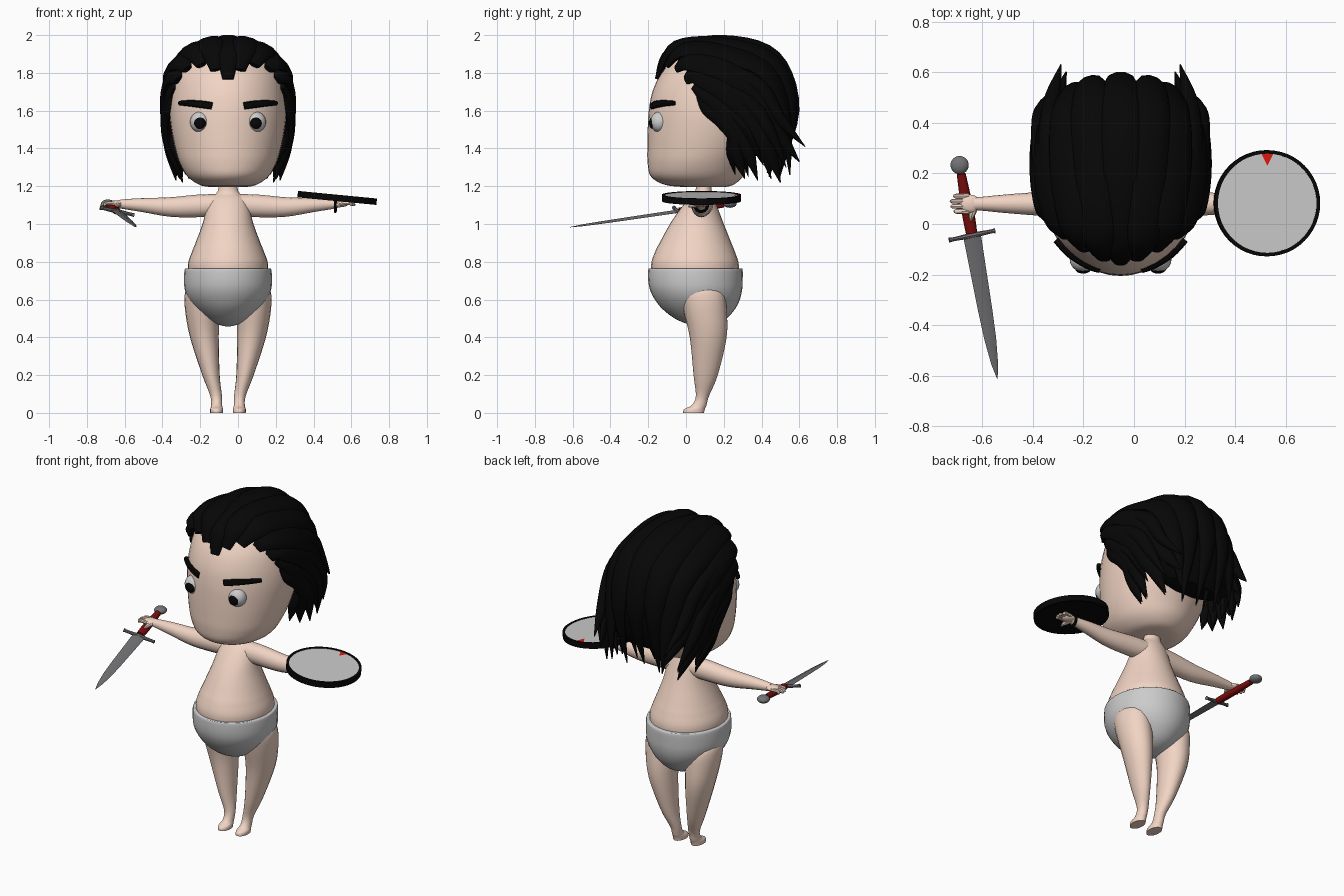
import bpy, bmesh, math
from mathutils import Vector, Matrix

if "Cube" in bpy.data.objects:
    bpy.data.objects.remove(bpy.data.objects["Cube"])

CX = -0.053  # centre line of the figure


def material(name, r, g, b):
    m = bpy.data.materials.new(name)
    m.diffuse_color = (r, g, b, 1)
    m.use_nodes = True
    m.node_tree.nodes["Principled BSDF"].inputs["Base Color"].default_value = m.diffuse_color
    return m


SKIN = material("skin", 0.88, 0.66, 0.55)
BLACK = material("black", 0.002, 0.002, 0.002)
STEEL = material("steel", 0.17, 0.17, 0.18)
GRIP = material("dark_red", 0.2, 0.004, 0.004)
RED = material("red", 0.75, 0.01, 0.005)


def finish(name, bm, mat=None, matrix=None):
    bmesh.ops.recalc_face_normals(bm, faces=bm.faces)
    me = bpy.data.meshes.new(name)
    bm.to_mesh(me)
    bm.free()
    ob = bpy.data.objects.new(name, me)
    bpy.context.collection.objects.link(ob)
    if mat:
        me.materials.append(mat)
    if matrix:
        ob.matrix_world = matrix
    return ob


def smooth(rows, steps=4):
    """Catmull-Rom resampling of rows of numbers."""
    out, n = [], len(rows)
    for i in range(n - 1):
        a, b, c, d = (rows[min(max(i + k, 0), n - 1)] for k in (-1, 0, 1, 2))
        for s in range(steps):
            t = s / steps
            out.append([0.5 * (2 * q + (r - p) * t + (2 * p - 5 * q + 4 * r - w) * t * t
                               + (3 * q - p - 3 * r + w) * t ** 3)
                        for p, q, r, w in zip(a, b, c, d)])
    return out + [list(rows[-1])]


def skin_rings(name, rings, mat, matrix=None):
    bm = bmesh.new()
    vs = [[bm.verts.new(p) for p in ring] for ring in rings]
    n = len(vs[0])
    for a, b in zip(vs, vs[1:]):
        for i in range(n):
            bm.faces.new((a[i], a[(i + 1) % n], b[(i + 1) % n], b[i]))
    bm.faces.new(vs[0])
    bm.faces.new(vs[-1])
    return finish(name, bm, mat, matrix)


def loft(name, rows, mat=None, power=2.0, n=32, steps=4):
    """Horizontal sections: z, half width, front y, back y, x."""
    rings = []
    for z, w, y0, y1, x in smooth(rows, steps):
        ring = []
        for i in range(n):
            a = 2 * math.pi * i / n
            c, s = math.cos(a), math.sin(a)
            e = 2 / power
            ring.append((x + w * math.copysign(abs(c) ** e, c),
                         (y0 + y1) / 2 + (y1 - y0) / 2 * math.copysign(abs(s) ** e, s), z))
        rings.append(ring)
    return skin_rings(name, rings, mat)


def tube(name, rows, mat=None, up=Vector((0, 0, 1)), around=None, n=12, steps=4, matrix=None):
    """Sweep of x, y, z, half width, half thickness; thickness follows up or points away from around."""
    rows = smooth(rows, steps) if steps else rows
    pts = [Vector(r[:3]) for r in rows]
    rings = []
    for i, p in enumerate(pts):
        t = (pts[min(i + 1, len(pts) - 1)] - pts[max(i - 1, 0)]).normalized()
        h = p - around if around else up
        side = t.cross(h).normalized()
        nor = side.cross(t)
        w, d = rows[i][3:5]
        rings.append([p + side * w * math.cos(2 * math.pi * k / n) + nor * d * math.sin(2 * math.pi * k / n)
                      for k in range(n)])
    return skin_rings(name, rings, mat, matrix)


def ball(name, loc, size, mat=None):
    bm = bmesh.new()
    bmesh.ops.create_uvsphere(bm, u_segments=24, v_segments=14, radius=1)
    return finish(name, bm, mat, Matrix.LocRotScale(Vector(loc), None, Vector(size)))


def disc(name, radius, depth, mat, matrix):
    bm = bmesh.new()
    bmesh.ops.create_cone(bm, cap_ends=True, segments=48, radius1=radius, radius2=radius, depth=depth)
    return finish(name, bm, mat, matrix)


def centred(rows):
    return [(*r, CX) for r in rows]


# Head, torso with neck, and briefs
loft("head", centred([(1.195, .09, 0, .2), (1.207, .15, -.11, .25), (1.25, .213, -.185, .3), (1.32, .255, -.203, .34),
                      (1.4, .28, -.205, .39), (1.5, .3, -.203, .44), (1.6, .31, -.197, .48), (1.7, .305, -.178, .5),
                      (1.8, .285, -.13, .48), (1.9, .23, -.04, .42), (1.95, .12, .06, .3)]), SKIN, 2.0, 40)
loft("torso", centred([(.68, .2, -.17, .27), (.78, .213, -.185, .28), (.85, .192, -.165, .26), (.9, .172, -.14, .24),
                       (1, .135, -.085, .2), (1.08, .115, -.03, .17), (1.135, .095, .015, .15), (1.172, .055, .05, .137),
                       (1.25, .045, .05, .13)]), SKIN)
loft("briefs", centred([(.765, .222, -.193, .292), (.757, .23, -.2, .3), (.7, .233, -.2, .3), (.65, .228, -.19, .297),
                        (.6, .208, -.165, .285), (.55, .17, -.125, .26), (.5, .115, -.06, .215), (.47, .06, .01, .16),
                        (.458, .012, .07, .1)]))

CORE = Vector((CX, .18, 1.55))
# Swept-back locks: offset from centre line, y, z from hairline to tip
LOCKS = [
    [(0, -.15, 1.765), (0, -.075, 1.915), (0, .2, 1.968), (0, .47, 1.885), (0, .57, 1.6), (0, .48, 1.25)],
    [(.065, -.135, 1.815), (.09, -.05, 1.94), (.11, .2, 1.95), (.12, .46, 1.86), (.12, .555, 1.6), (.11, .49, 1.23)],
    [(.14, -.1, 1.84), (.18, -.01, 1.92), (.21, .2, 1.9), (.21, .43, 1.8), (.195, .52, 1.55), (.17, .55, 1.26)],
    [(.215, -.05, 1.82), (.25, .02, 1.86), (.285, .2, 1.82), (.275, .38, 1.7), (.255, .48, 1.5), (.215, .6, 1.33)],
    [(.265, 0, 1.76), (.29, .06, 1.79), (.31, .2, 1.73), (.31, .34, 1.6), (.295, .43, 1.42), (.24, .5, 1.22)],
    [(.285, .04, 1.73), (.3, .1, 1.69), (.315, .18, 1.62), (.315, .27, 1.52), (.3, .33, 1.38), (.275, .38, 1.23)],
    [(.29, .07, 1.68), (.305, .12, 1.62), (.315, .2, 1.56), (.31, .27, 1.47), (.285, .275, 1.36), (.255, .31, 1.24)],
]
WIDE = [(.032, .016), (.075, .03), (.09, .034), (.088, .036), (.06, .032), (.003, .003)]


def lock(name, path, sizes, s, k=1.0, shift=(0, 0, 0)):
    rows = []
    for i, ((u, y, z), (w, d)) in enumerate(zip(path, sizes)):
        f = i / (len(path) - 1)
        rows.append((CX + s * (u + f * shift[0]), y + f * shift[1], z + f * shift[2], w * k, d))
    tube(name, rows, BLACK, around=CORE, n=10, steps=5)


for j, path in enumerate(LOCKS):
    for s in ((1,) if j == 0 else (-1, 1)):
        k = .62 if j > 4 else .9
        lock("hair_lock", path, WIDE, s, k)
        # Loose tips below each lock
        lock("hair_tip", path[2:], WIDE[2:], s, k * .75, (-.035, -.05, .02))
        if j > 2:
            lock("hair_tip", path[2:], WIDE[2:], s, k * .6, (.02, .03, .08))

# Hair mass under the locks
loft("hair_base", centred([(1.36, .18, .36, .5), (1.42, .27, .3, .53), (1.5, .32, .23, .555), (1.58, .33, .13, .565),
                           (1.68, .325, .06, .565), (1.76, .31, 0, .54), (1.83, .28, -.07, .5), (1.9, .235, -.07, .45),
                           (1.95, .16, -.03, .36), (1.975, .06, .1, .27)]), BLACK)

for s in (-1, 1):
    def X(u):
        return CX + s * u

    # Face
    ball("eyeball", (X(.148), -.14, 1.54), (.053, .05, .055))
    ball("pupil", (X(.148), -.176, 1.535), (.032, .02, .032), BLACK)
    tube("eyebrow", [(X(.083), -.178, 1.624, .016, .02), (X(.13), -.162, 1.632, .016, .02),
                     (X(.2), -.118, 1.639, .016, .017), (X(.255), -.062, 1.64, .014, .012)],
         BLACK, n=8)
    # Leg and foot
    loft("leg", [(.67, .06, .02, .16, X(.15)), (.635, .08, -.025, .2, X(.148)), (.55, .09, -.015, .215, X(.138)),
                 (.4, .076, .02, .215, X(.125)), (.2, .046, .04, .168, X(.09)), (.09, .031, .052, .122, X(.063)),
                 (.04, .029, .03, .108, X(.06)), (.02, .034, -.01, .1, X(.06)), (0, .034, -.015, .095, X(.06))],
         SKIN, n=20)
    # Arm, palm, fingers and thumb
    tube("arm", [(X(.03), .085, 1.1, .06, .058), (X(.15), .083, 1.096, .054, .06), (X(.3), .08, 1.09, .048, .052),
                 (X(.45), .08, 1.1, .037, .037), (X(.55), .08, 1.105, .027, .026), (X(.58), .08, 1.106, .026, .02)],
         SKIN, n=16)
    ball("palm", (X(.595), .08, 1.107), (.042, .036, .018), SKIN)
    for k in range(4):
        y = .05 + .02 * k
        tip = .672 - .012 * abs(k - 1.6)
        tube("finger", [(X(.6), y, 1.108, .011, .01), (X(.645), y, 1.11, .01, .009),
                        (X(tip), y, 1.102, .008, .008), (X(tip + .006), y, 1.098, .003, .003)], SKIN, n=8, steps=2)
    tube("thumb", [(X(.575), .065, 1.103, .013, .012), (X(.588), .035, 1.098, .012, .012),
                   (X(.592), .012, 1.09, .004, .004)], SKIN, n=8, steps=3)

# Round shield: dark body, raised rim, grey face, red marker, wrist strap
SH = Matrix.Translation((.525, .082, 1.137)) @ Matrix.Rotation(math.radians(5.5), 4, 'Y')
disc("shield_back", .206, .022, BLACK, SH)
disc("shield_face", .197, .006, None, SH @ Matrix.Translation((0, 0, .012)))
bm = bmesh.new()
loops = [[bm.verts.new((r * math.cos(a), r * math.sin(a), z)) for a in [i * math.tau / 48 for i in range(48)]]
         for r, z in ((.196, -.016), (.21, -.016), (.21, .018), (.196, .018))]
for q in range(4):
    a, b = loops[q], loops[(q + 1) % 4]
    for i in range(48):
        bm.faces.new((a[i], a[(i + 1) % 48], b[(i + 1) % 48], b[i]))
finish("shield_rim", bm, BLACK, SH)
bm = bmesh.new()
bm.faces.new([bm.verts.new(p) for p in ((-.024, .196, .0165), (0, .148, .0165), (.024, .196, .0165))])
finish("shield_marker", bm, RED, SH)
bpy.ops.mesh.primitive_torus_add(major_radius=.034, minor_radius=.008, major_segments=24, minor_segments=8,
                                 location=(.515, .08, 1.1), rotation=(0, math.pi / 2, 0))
bpy.context.object.name = "shield_strap"
bpy.context.object.data.materials.append(BLACK)

# Sword in its own frame: blade along local y, guard along local x
along = Vector((.15, -.85, -.125)).normalized()
guard = Vector((.185, .033, -.04))
guard = (guard - along * guard.dot(along)).normalized()
SW = Matrix((guard, along, guard.cross(along))).transposed().to_4x4()
SW.translation = (-.64, -.045, 1.067)
tube("sword_blade", [(0, 0, 0, .036, .009), (0, .3, 0, .029, .008), (0, .42, 0, .024, .007), (0, .52, 0, .014, .005),
                     (0, .583, 0, .001, .001)], STEEL, n=4, steps=0, matrix=SW)
tube("sword_guard", [(-.094, 0, 0, .011, .012), (-.075, 0, 0, .008, .009), (0, 0, 0, .011, .012),
                     (.075, 0, 0, .008, .009), (.094, 0, 0, .011, .012)], STEEL, n=8, matrix=SW)
tube("sword_grip", [(0, -.01, 0, .023, .019), (0, -.1, 0, .025, .019), (0, -.25, 0, .018, .016)], GRIP, matrix=SW)
ball("sword_pommel", SW @ Vector((0, -.285, 0)), (.036, .036, .022), STEEL)

for ob in bpy.data.objects:
    ob.select_set(ob.type == 'MESH')
bpy.context.view_layer.objects.active = bpy.data.objects["head"]
bpy.ops.object.shade_smooth_by_angle(angle=math.radians(40))
